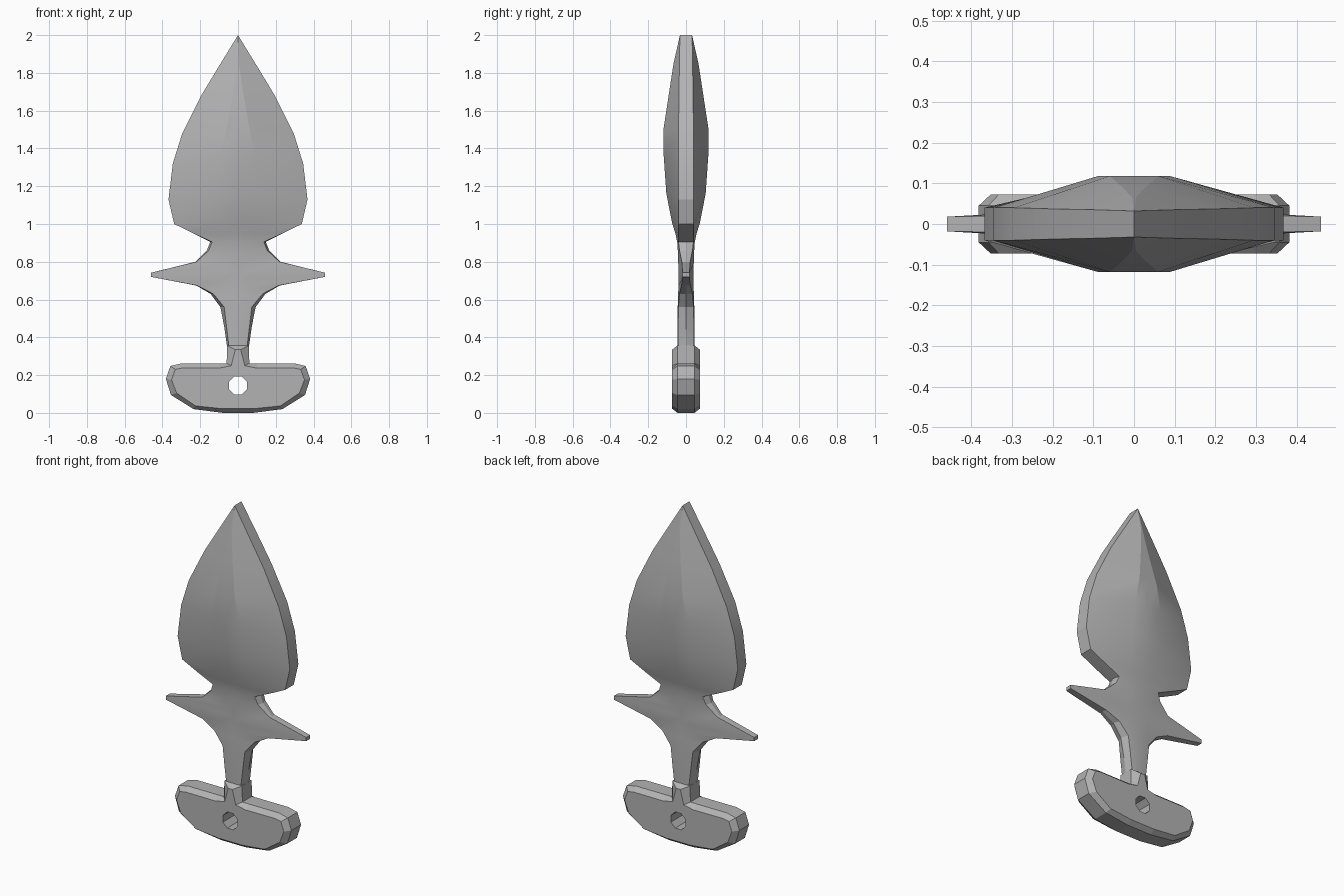
import bpy, bmesh, math

if "Cube" in bpy.data.objects:
    bpy.data.objects.remove(bpy.data.objects["Cube"])

steel = bpy.data.materials.new("dark_steel")
steel.diffuse_color = (.45, .45, .45, 1)
steel.use_nodes = True
steel.node_tree.nodes["Principled BSDF"].inputs["Base Color"].default_value = steel.diffuse_color


def loft(name, rings):
    """Skin a list of equal-length point rings and cap both ends."""
    bm = bmesh.new()
    rows = [[bm.verts.new(p) for p in ring] for ring in rings]
    n = len(rows[0])
    for a, b in zip(rows, rows[1:]):
        for i in range(n):
            j = (i + 1) % n
            bm.faces.new((a[i], a[j], b[j], b[i]))
    bm.faces.new(rows[0])
    bm.faces.new(rows[-1])
    bmesh.ops.remove_doubles(bm, verts=bm.verts, dist=0.0005)
    bmesh.ops.recalc_face_normals(bm, faces=bm.faces)
    me = bpy.data.meshes.new(name)
    bm.to_mesh(me)
    bm.free()
    me.materials.append(steel)
    ob = bpy.data.objects.new(name, me)
    bpy.context.collection.objects.link(ob)
    return ob


def activate(ob):
    bpy.ops.object.select_all(action='DESELECT')
    ob.select_set(True)
    bpy.context.view_layer.objects.active = ob


# Blade, spiked guard and grip: rim x, face x, rim z, rim y, ridge x, ridge z, ridge y
sections = [
    (0, 0, 2.0, .032, 0, 2.0, .032),
    (.095, .095, 1.845, .035, .005, 1.85, .066),
    (.195, .195, 1.68, .037, .03, 1.68, .092),
    (.295, .295, 1.48, .04, .06, 1.51, .118),
    (.345, .345, 1.32, .04, .088, 1.36, .118),
    (.368, .368, 1.13, .04, .095, 1.16, .104),
    (.338, .338, 1.0, .04, .09, 1.0, .072),
    (.25, .25, .957, .04, .08, .95, .056),
    (.147, .137, .905, .04, .06, .9, .046),
    (.165, .155, .86, .034, .06, .85, .043),
    (.225, .22, .80, .022, .06, .79, .041),
    (.46, .46, .742, .018, .06, .75, .04),
    (.46, .46, .72, .018, .06, .72, .04),
    (.22, .215, .674, .024, .06, .67, .04),
    (.145, .13, .63, .035, .05, .62, .042),
    (.093, .073, .56, .04, .04, .56, .044),
    (.072, .06, .45, .042, .03, .45, .045),
    (.058, .048, .35, .042, .025, .35, .045),
    (.055, .048, .28, .042, .025, .28, .045),
]


def blade_ring(xo, xi, z, y, xr, zr, yr):
    front = [(xo, 0, z), (xi, -y, z), (xr, -yr, zr), (0, -yr, zr),
             (-xr, -yr, zr), (-xi, -y, z)]
    return front + [(-px, -py, pz) for px, py, pz in front]


blade = loft("blade_and_guard", [blade_ring(*s) for s in sections])
activate(blade)
bpy.ops.object.shade_smooth_by_angle(angle=math.radians(16))

# Crossbar handle: outer x, z and chamfered face x, z for the right half
profile = [
    (.058, .357, .014, .335), (.06, .262, .036, .25), (.10, .262, .10, .237),
    (.30, .262, .295, .238), (.358, .248, .332, .23), (.382, .18, .352, .175),
    (.355, .095, .325, .105), (.235, .02, .225, .037), (.08, 0, .08, .022),
]
outer = [(p[0], p[1]) for p in profile]
inner = [(p[2], p[3]) for p in profile]


def bar_ring(pts, y):
    full = pts + [(-x, z) for x, z in reversed(pts)]
    return [(x, y, z) for x, z in full]


bar = loft("crossbar_handle", [bar_ring(inner, -.073), bar_ring(outer, -.045),
                               bar_ring(outer, .045), bar_ring(inner, .073)])

# Octagonal lanyard hole
a = [math.radians(22.5 + 45 * i) for i in range(8)]
hole = loft("hole_cutter", [[(.052 * math.cos(t), y, .145 + .052 * math.sin(t)) for t in a]
                            for y in (-.2, .2)])
hole.hide_render = True
cut = bar.modifiers.new("hole", 'BOOLEAN')
cut.object = hole
cut.operation = 'DIFFERENCE'
cut.solver = 'EXACT'
activate(bar)
bpy.ops.object.modifier_apply(modifier="hole")
bpy.data.objects.remove(hole)
